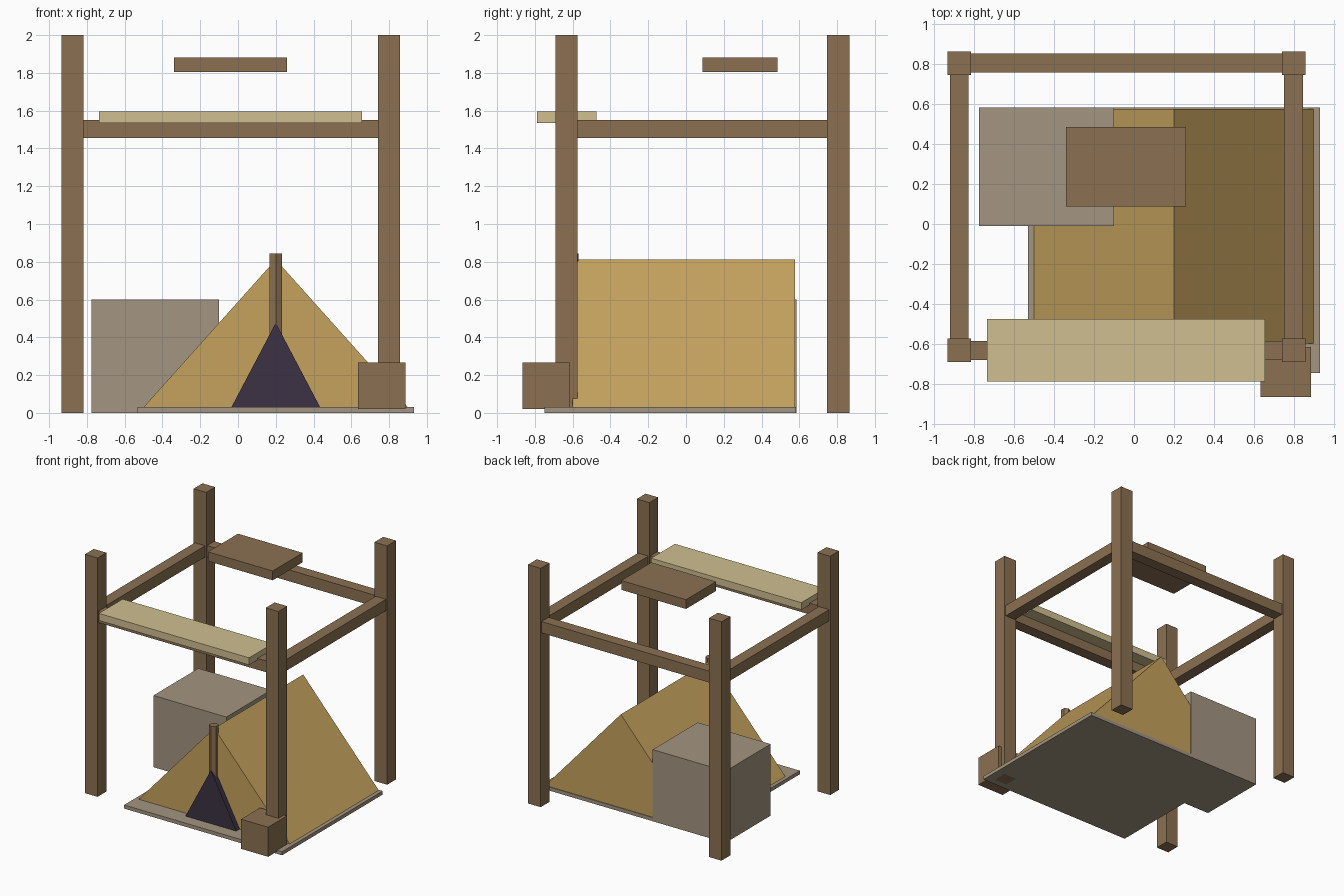
import bpy, bmesh

if "Cube" in bpy.data.objects:
    bpy.data.objects.remove(bpy.data.objects["Cube"])


def material(name, rgb):
    m = bpy.data.materials.new(name)
    m.diffuse_color = (*rgb, 1)
    m.use_nodes = True
    m.node_tree.nodes["Principled BSDF"].inputs["Base Color"].default_value = m.diffuse_color
    return m


WOOD = material("wood", (0.26, 0.165, 0.085))
CANVAS = material("canvas", (0.56, 0.36, 0.11))
PALE = material("pale_wood", (0.63, 0.52, 0.28))
STONE = material("stone", (0.37, 0.30, 0.22))
DARK = material("dark_opening", (0.045, 0.032, 0.058))


def finish(name, bm, mat):
    bmesh.ops.recalc_face_normals(bm, faces=bm.faces)
    mesh = bpy.data.meshes.new(name)
    bm.to_mesh(mesh)
    bm.free()
    mesh.materials.append(mat)
    ob = bpy.data.objects.new(name, mesh)
    bpy.context.collection.objects.link(ob)
    return ob


def box(name, x, y, z, mat):
    """Box from (min, max) ranges."""
    bm = bmesh.new()
    bmesh.ops.create_cube(bm, size=1)
    for v in bm.verts:
        v.co = [(r[0] + r[1]) / 2 + c * (r[1] - r[0]) for r, c in zip((x, y, z), v.co)]
    return finish(name, bm, mat)


def prism(name, profile, y0, y1, mat):
    """Extrude an xz profile along y."""
    bm = bmesh.new()
    face = bm.faces.new([bm.verts.new((x, y0, z)) for x, z in profile])
    ext = bmesh.ops.extrude_face_region(bm, geom=[face])["geom"]
    verts = [g for g in ext if isinstance(g, bmesh.types.BMVert)]
    bmesh.ops.translate(bm, verts=verts, vec=(0, y1 - y0, 0))
    return finish(name, bm, mat)


# Frame: four posts and four rails
XS = {"left": -0.876, "right": 0.80}
YS = {"front": -0.633, "back": 0.806}
P, R = 0.0585, 0.0475
RAIL_Z = (1.455, 1.55)
for sx, x in XS.items():
    for sy, y in YS.items():
        box(f"{sy}_{sx}_post", (x - P, x + P), (y - P, y + P), (0, 2), WOOD)
for sy, y in YS.items():
    box(f"{sy}_rail", (XS["left"], XS["right"]), (y - R, y + R), RAIL_Z, WOOD)
for sx, x in XS.items():
    box(f"{sx}_rail", (x - R, x + R), (YS["front"], YS["back"]), RAIL_Z, WOOD)

# Boards above
box("front_plank", (-0.736, 0.656), (-0.79, -0.475), (1.536, 1.596), PALE)
box("upper_board", (-0.34, 0.26), (0.088, 0.485), (1.804, 1.882), WOOD)

# Ground slab, stone block and small crate
box("base_slab", (-0.531, 0.932), (-0.748, 0.583), (0, 0.03), STONE)
box("stone_block", (-0.776, -0.10), (-0.011, 0.584), (0, 0.60), STONE)
box("crate", (0.635, 0.886), (-0.866, -0.616), (0.02, 0.268), WOOD)

# Tent with its opening and pole
prism("tent", [(-0.5, 0.03), (0.9, 0.03), (0.2, 0.812)], -0.60, 0.577, CANVAS)
prism("tent_opening", [(-0.035, 0.03), (0.435, 0.03), (0.2, 0.477)], -0.645, -0.59, DARK)
bm = bmesh.new()
bmesh.ops.create_cone(bm, cap_ends=True, segments=6, radius1=0.037, radius2=0.037, depth=0.813)
bmesh.ops.translate(bm, verts=bm.verts, vec=(0.2, -0.605, 0.4365))
finish("tent_pole", bm, WOOD)
